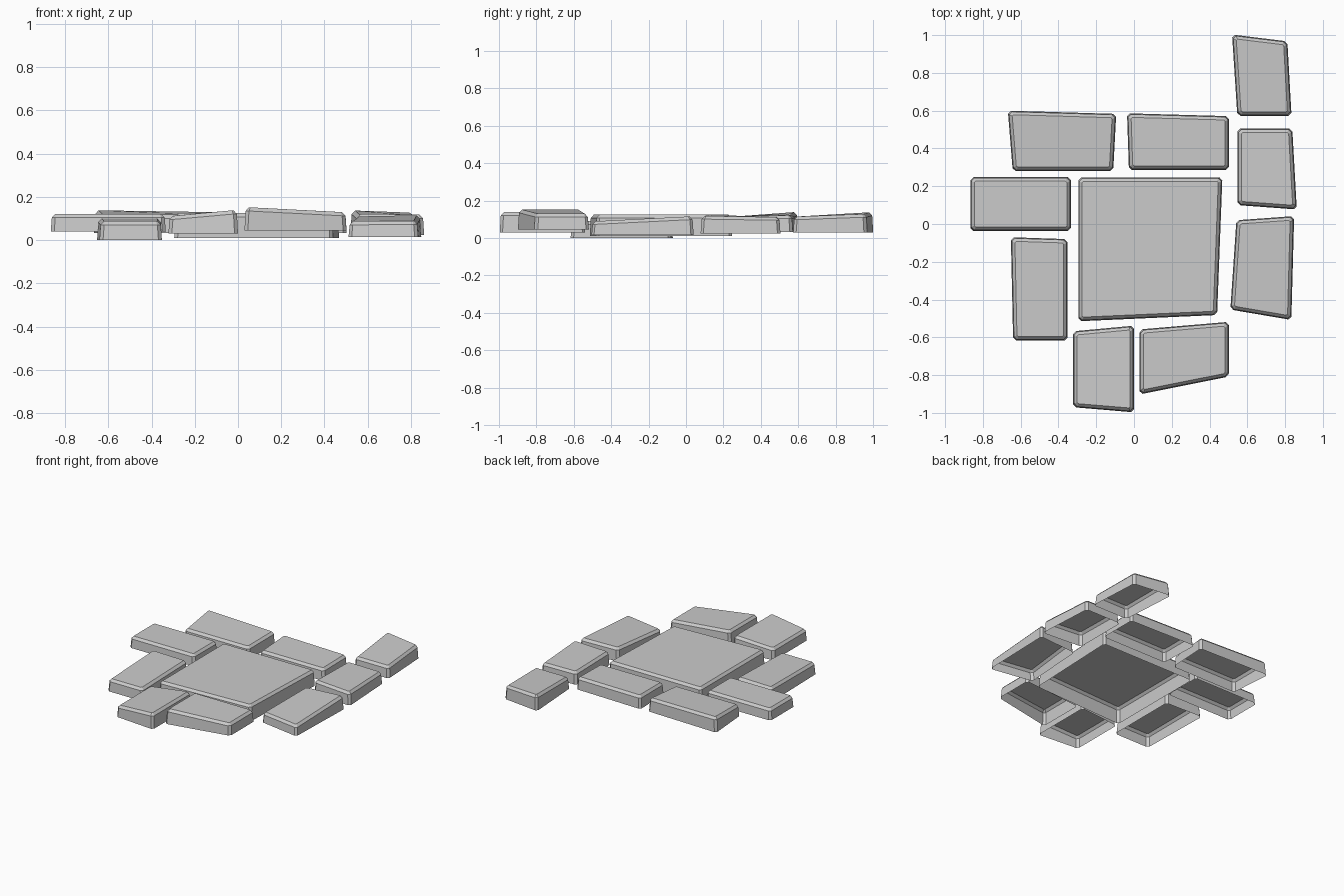
import bpy, bmesh
from mathutils import Vector


def stone(name, corners, base, tops):
    """Bevelled slab, open underneath. Corners run clockwise from back left."""
    # bottom rim, wall top and bevelled top rim: (inset, chamfer, drop below top)
    rings = [(0.0, 0.016, None), (0.005, 0.016, 0.017), (0.021, 0.007, 0.0)]
    bm = bmesh.new()
    loops = []
    pts = [Vector(c) for c in corners]
    for inset, chamfer, drop in rings:
        loop = []
        for i, p in enumerate(pts):
            a = (pts[i - 1] - p).normalized()
            b = (pts[(i + 1) % 4] - p).normalized()
            z = base if drop is None else tops[i] - drop
            c = p + (a + b) * inset
            for d in (a, b):
                q = c + d * chamfer
                loop.append(bm.verts.new((q.x, q.y, z)))
        loops.append(loop)
    for lo, hi in zip(loops, loops[1:]):
        for i in range(8):
            j = (i + 1) % 8
            bm.faces.new((lo[j], lo[i], hi[i], hi[j]))
    bm.faces.new(loops[-1][::-1])
    mesh = bpy.data.meshes.new(name)
    bm.to_mesh(mesh)
    bm.free()
    obj = bpy.data.objects.new(name, mesh)
    bpy.context.collection.objects.link(obj)


# Large centre slab
stone("centre_stone", [(-.295, .247), (.468, .247), (.44, -.482), (-.295, -.515)],
      .01, (.125, .125, .125, .125))
# Left side
stone("left_stone", [(-.866, .248), (-.334, .248), (-.334, -.037), (-.866, -.037)],
      .04, (.122, .122, .122, .122))
stone("left_front_stone", [(-.652, -.07), (-.352, -.08), (-.352, -.617), (-.64, -.617)],
      .0, (.1, .1, .088, .088))
# Front edge
stone("front_stone", [(-.322, -.568), (0, -.538), (0, -.997), (-.322, -.97)],
      .03, (.113, .138, .138, .113))
stone("front_right_stone", [(.03, -.558), (.502, -.518), (.502, -.808), (.03, -.902)],
      .045, (.152, .13, .13, .152))
# Right side
stone("right_front_stone", [(.542, .02), (.848, .042), (.833, -.508), (.51, -.453)],
      .015, (.11, .115, .09, .088))
stone("right_stone", [(.547, .505), (.838, .505), (.862, .077), (.547, .1)],
      .025, (.115, .112, .118, .122))
stone("right_back_stone", [(.519, 1.003), (.812, .967), (.834, .573), (.547, .573)],
      .03, (.137, .128, .115, .115))
# Back edge
stone("back_left_stone", [(-.668, .6), (-.094, .583), (-.11, .28), (-.642, .28)],
      .033, (.138, .13, .118, .118))
stone("back_stone", [(-.037, .586), (.503, .571), (.503, .286), (-.027, .286)],
      .033, (.125, .122, .118, .118))
